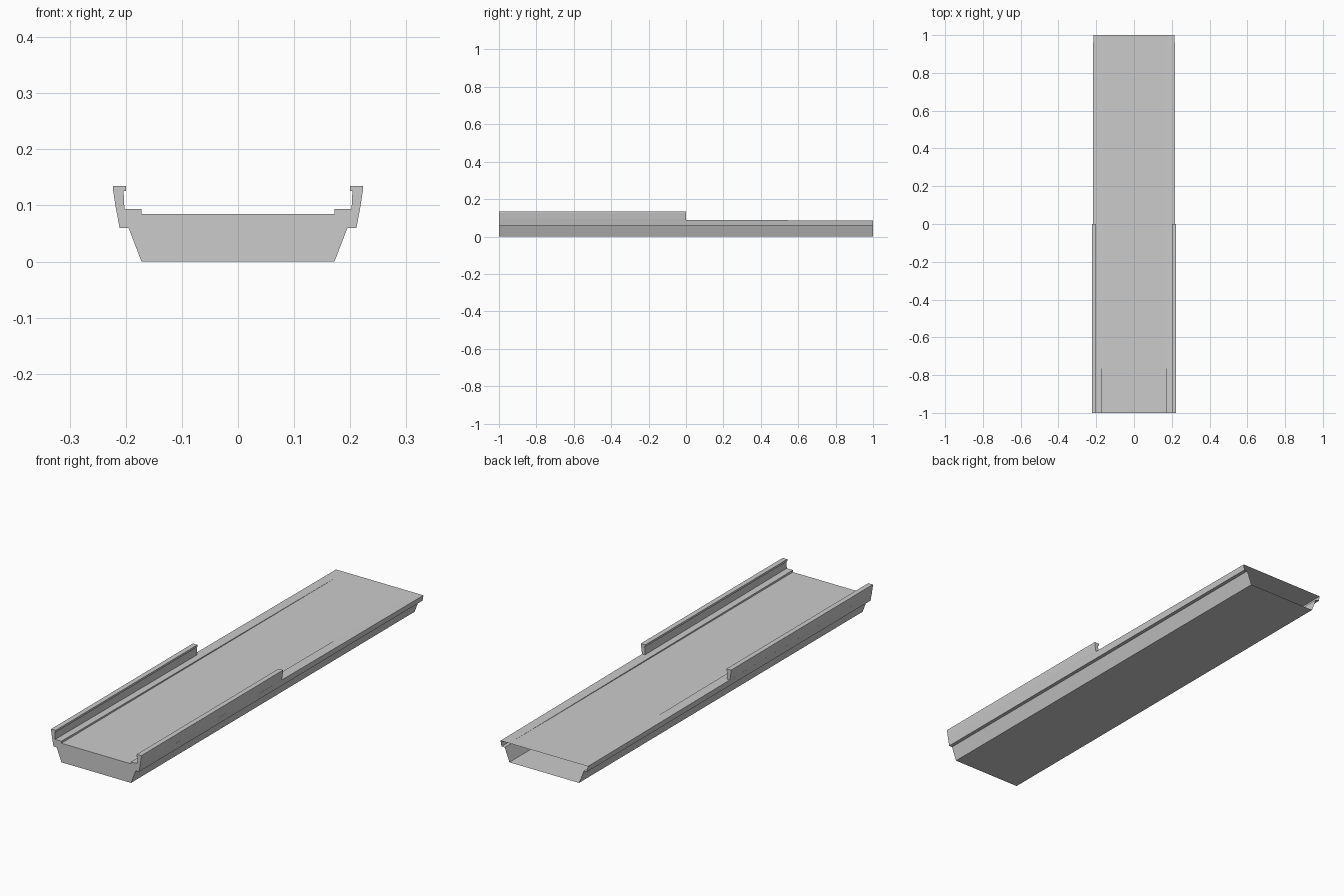
import bpy, bmesh

if "Cube" in bpy.data.objects:
    bpy.data.objects.remove(bpy.data.objects["Cube"])


def mirrored(half):
    """Close a right-hand half section into a full symmetric loop."""
    return half + [(-x, z) for x, z in reversed(half)]


def loft(name, front, back, y0, y1, cap_back=True):
    """Skin two matching sections; the front is always capped."""
    bm = bmesh.new()
    a = [bm.verts.new((x, y0, z)) for x, z in front]
    b = [bm.verts.new((x, y1, z)) for x, z in back]
    n = len(a)
    for i in range(n):
        j = (i + 1) % n
        bm.faces.new((a[i], a[j], b[j], b[i]))
    bm.faces.new(list(reversed(a)))
    if cap_back:
        bm.faces.new(b)
    bmesh.ops.recalc_face_normals(bm, faces=bm.faces[:])
    mesh = bpy.data.meshes.new(name)
    bm.to_mesh(mesh)
    bm.free()
    obj = bpy.data.objects.new(name, mesh)
    bpy.context.collection.objects.link(obj)
    return obj


DECK = 0.085

# Trough body: side ledges fade into the flat deck, rear end left open
lower = [(0.172, 0.0), (0.195, 0.06), (0.211, 0.06)]
front = lower + [(0.2175, 0.094), (0.172, 0.094), (0.172, DECK)]
back = lower + [(0.2157, DECK), (0.172, DECK), (0.172, DECK)]
body = loft("body", mirrored(front), mirrored(back), -1, 1, cap_back=False)
bm = bmesh.new()
bm.from_mesh(body.data)
bmesh.ops.remove_doubles(bm, verts=bm.verts[:], dist=1e-6)
bm.to_mesh(body.data)
bm.free()

# Side rails with an inward lip, front half only
rail = [(0.202, 0.087), (0.204, 0.126), (0.2, 0.126), (0.2, 0.135),
        (0.2225, 0.135), (0.2225, 0.126), (0.2175, 0.094), (0.2158, 0.087)]
for name, s in (("right_rail", 1), ("left_rail", -1)):
    section = [(s * x, z) for x, z in rail]
    loft(name, section, section, -1, 0)
